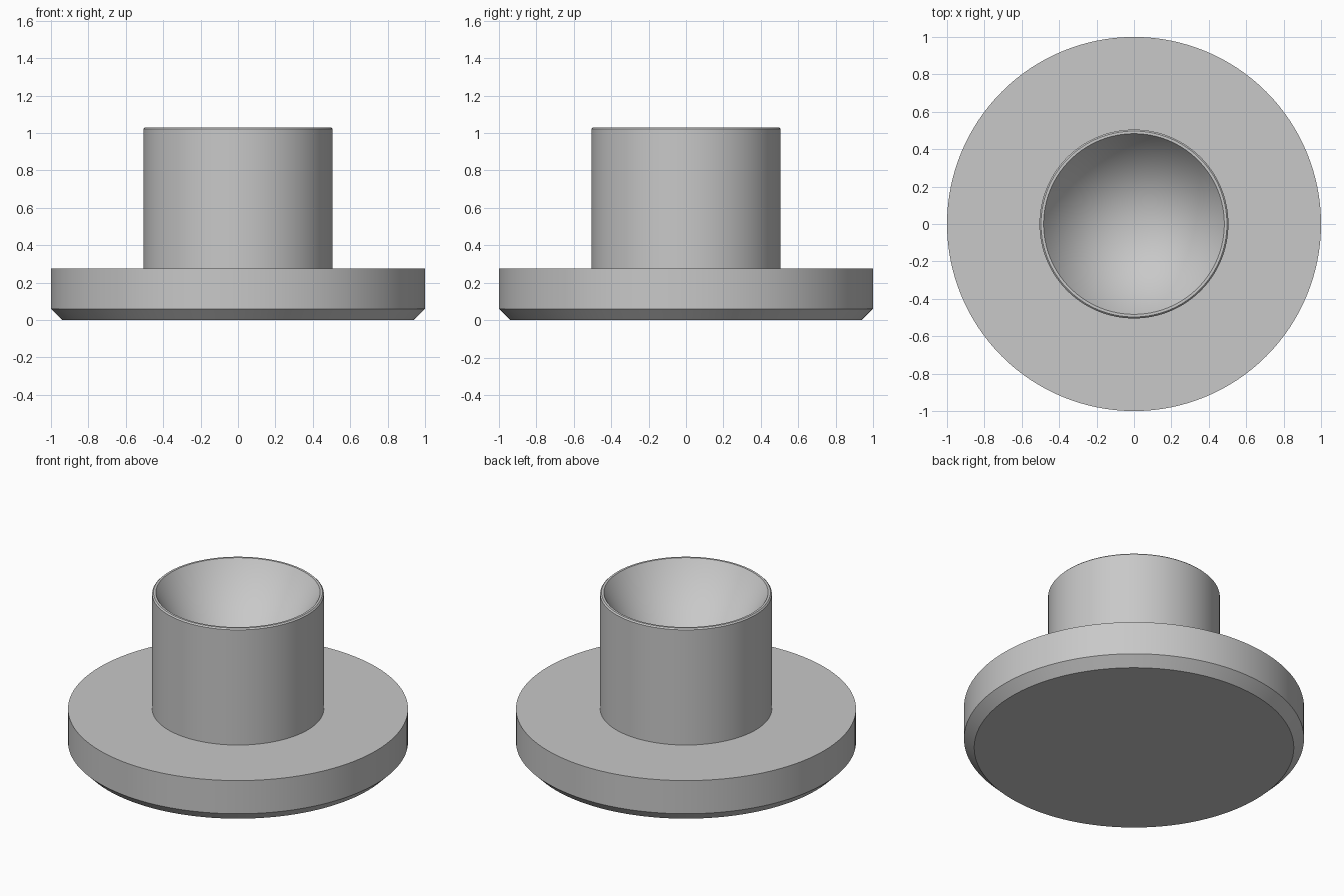
import bpy, bmesh, math

cube = bpy.data.objects.get("Cube")
if cube:
    bpy.data.objects.remove(cube, do_unlink=True)

SEGMENTS = 128
STEM_R = 0.505
FLANGE_TOP = 0.275
STEM_TOP = 1.03

grey = bpy.data.materials.new("plain_grey")
grey.use_nodes = True
colour = (0.58, 0.58, 0.58, 1)
grey.diffuse_color = colour
grey.node_tree.nodes["Principled BSDF"].inputs["Base Color"].default_value = colour


def lathe(name, profile):
    """Revolve a (radius, height) profile, listed from the bottom outwards, about z."""
    bm = bmesh.new()
    verts = [bm.verts.new((r, 0, z)) for r, z in profile]
    edges = [bm.edges.new(pair) for pair in zip(verts, verts[1:])]
    bmesh.ops.spin(bm, geom=verts + edges, cent=(0, 0, 0), axis=(0, 0, 1),
                   angle=math.tau, steps=SEGMENTS, use_merge=False)
    bmesh.ops.remove_doubles(bm, verts=bm.verts, dist=0.0001)
    for face in bm.faces:
        # faces meeting at a point on the axis stay flat so the tip shades cleanly
        face.smooth = all(v.co.xy.length > 0.001 for v in face.verts)
        # outward is away from the axis on walls, up or down on level faces
        face.normal_update()
        mid = face.calc_center_median()
        if mid.z > FLANGE_TOP - 0.01 and abs(face.normal.z) > 0.1:
            wrong = face.normal.z < 0
        elif abs(face.normal.z) > 0.1:
            wrong = face.normal.z > 0
        else:
            wrong = face.normal.xy.dot(mid.xy) < 0
        if wrong:
            face.normal_flip()
    mesh = bpy.data.meshes.new(name)
    bm.to_mesh(mesh)
    bm.free()
    mesh.set_sharp_from_angle(angle=math.radians(30))
    mesh.materials.append(grey)
    obj = bpy.data.objects.new(name, mesh)
    bpy.context.collection.objects.link(obj)
    return obj


# Wide disc with a chamfered lower edge
lathe("base_flange", [(0, 0), (0.94, 0), (1, 0.06), (1, FLANGE_TOP), (STEM_R, FLANGE_TOP)])

# Upright stem with a softened rim and a conical recess
lathe("hollow_stem", [(STEM_R, FLANGE_TOP), (STEM_R, STEM_TOP - 0.008),
                      (STEM_R - 0.008, STEM_TOP), (0.483, STEM_TOP), (0, 0.28)])
